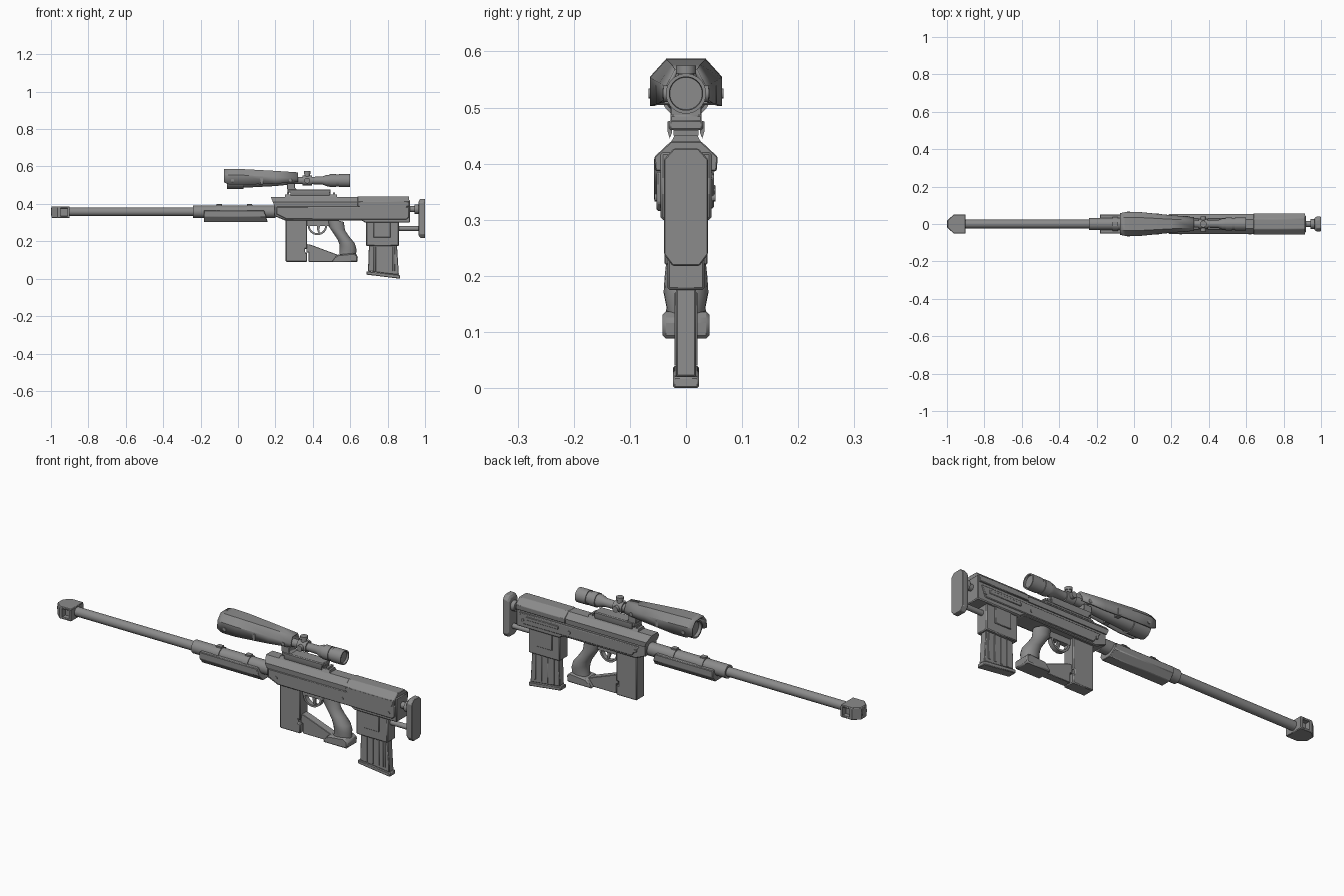
import bpy, bmesh, math
from mathutils import Vector

cube = bpy.data.objects.get("Cube")
if cube:
    bpy.data.objects.remove(cube, do_unlink=True)

GREY = (0.26, 0.26, 0.26, 1)
metal = bpy.data.materials.new("gunmetal_grey")
metal.use_nodes = True
metal.diffuse_color = GREY
metal.node_tree.nodes["Principled BSDF"].inputs["Base Color"].default_value = GREY
parts = []


def finish(name, bm, bevel=0):
    bmesh.ops.recalc_face_normals(bm, faces=bm.faces)
    me = bpy.data.meshes.new(name)
    bm.to_mesh(me)
    bm.free()
    ob = bpy.data.objects.new(name, me)
    bpy.context.collection.objects.link(ob)
    me.materials.append(metal)
    if bevel:
        mod = ob.modifiers.new("bevel", 'BEVEL')
        mod.width, mod.segments, mod.limit_method = bevel, 1, 'ANGLE'
    parts.append(ob)
    return ob


def loft(name, rings, bevel=0, closed=True):
    """Skin a list of matching point rings, capping the ends when closed."""
    bm = bmesh.new()
    vs = [[bm.verts.new(p) for p in ring] for ring in rings]
    n = len(vs[0])
    for a, b in zip(vs, vs[1:]):
        for i in range(n if closed else n - 1):
            j = (i + 1) % n
            bm.faces.new((a[i], a[j], b[j], b[i]))
    if closed:
        bm.faces.new(vs[0])
        bm.faces.new(vs[-1])
    return finish(name, bm, bevel)


def prism(name, pts, axis, lo, hi, bevel=0):
    """Extrude a 2D outline: axis x takes (y,z), y takes (x,z), z takes (x,y)."""
    def place(p, h):
        q = list(p)
        q.insert("xyz".index(axis), h)
        return q
    return loft(name, [[place(p, h) for p in pts] for h in (lo, hi)], bevel)


def box(name, x, y, z, bevel=0):
    return prism(name, [(x[0], z[0]), (x[1], z[0]), (x[1], z[1]), (x[0], z[1])], 'y', y[0], y[1], bevel)


def lathe(name, profile, centre, axis='x', n=24):
    """Turn (distance, radius) pairs about an axis through the centre."""
    k = "xyz".index(axis)
    rings = []
    for d, r in profile:
        ring = []
        for i in range(n):
            a = math.tau * (i + 0.5) / n
            q = [r * math.cos(a), r * math.sin(a)]
            q.insert(k, d)
            ring.append(Vector(q) + Vector(centre))
        rings.append(ring)
    return loft(name, rings)


def mirror_y(pts):
    """Complete a half outline (y, z) across y = 0."""
    return pts + [(-y, z) for y, z in reversed(pts)]


BZ, SZ = 0.358, 0.525  # barrel and scope heights

# Barrel, sleeve and straps
lathe("barrel", [(-1, .019), (-.9, .019), (-.9, .023), (-.2, .023)], (0, 0, BZ))
lathe("barrel_sleeve", [(-.24, .033), (.2, .033)], (0, 0, BZ))
for i, x in enumerate((-.1, .062)):
    lathe(f"sleeve_strap_{i}", [(x - .015, .037), (x + .015, .037)], (0, 0, BZ))
    box(f"strap_lug_{i}", (x - .014, x + .014), (-.012, .012), (.385, .4))

# Muzzle brake: two plates joined by front and rear blocks, open at the sides
plan = [(-.997, -.02), (-.965, -.05), (-.9, -.05), (-.9, .05), (-.965, .05), (-.997, .02)]
prism("brake_top", plan, 'z', .376, .387, .003)
prism("brake_bottom", plan, 'z', .325, .336, .003)
prism("brake_front", [(-.997, -.02), (-.965, -.05), (-.95, -.05), (-.95, .05), (-.965, .05), (-.997, .02)], 'z', .33, .38)
box("brake_rear", (-.912, -.9), (-.05, .05), (.33, .38))
box("brake_core", (-.96, -.9), (-.024, .024), (.33, .38))

# Handguard with a sloped rear end
guard = mirror_y([(.05, .365), (.05, .332), (.026, .302)])
loft("handguard", [[(x0 + s * (.365 - z), y, z) for y, z in guard] for x0, s in ((-.183, 0), (.14, .3))], .003)

# Receiver core, top shell and side panels
prism("receiver_core", [(.195, .42), (.195, .335), (.25, .312), (.66, .312), (.68, .3), (.92, .3), (.92, .42)],
      'y', -.045, .045, .004)
shell = mirror_y([(.053, .385), (.055, .41), (.026, .438)])
loft("receiver_shell", [[(x0 + s * (.438 - z), y * w, z) for y, z in shell]
                        for x0, s, w in ((.175, .4, .95), (.64, 0, .95))])
loft("cheek_shell", [[(x, y * 1.03, z + .002) for y, z in shell] for x in (.64, .915)], .002)
prism("right_panel", [(.205, .385), (.205, .345), (.26, .318), (.9, .316), (.915, .33), (.915, .385)],
      'y', -.053, -.04, .003)
arc = [(.775 + .133 * math.cos(a), .408 - .072 * math.sin(a)) for a in [math.pi * i / 14 for i in range(15)]]
prism("cheek_pad", arc, 'y', -.057, -.045)
prism("left_panel", [(.23, .375), (.27, .322), (.88, .32), (.9, .375)], 'y', .04, .05, .003)
box("left_bolt_slot", (.68, .86), (.045, .053), (.345, .362), .002)
for i, (x, z) in enumerate([(.25, .35), (.62, .345), (.88, .34)]):
    lathe(f"receiver_pin_{i}", [(-.056, .008), (.053, .008)], (x, 0, z), 'y', 12)

# Stock rods and butt pad
lathe("upper_stock_rod", [(.9, .016), (.945, .016), (.945, .026), (.972, .026)], (0, 0, .372))
lathe("lower_stock_rod", [(.84, .013), (.975, .013)], (0, 0, .268))
pad = mirror_y([(.022, .427), (.039, .408), (.039, .238), (.024, .218)])
loft("butt_pad", [[(x, y * s, .322 + (z - .322) * s) for y, z in pad]
                  for x, s in ((.966, .88), (.975, 1), (1, 1))], .002)

# Magazine and its housing
box("magazine_well", (.685, .86), (-.033, .033), (.175, .31), .004)
for s in (-1, 1):
    box("well_rib", (.725, .815), (s * .034 - .004, s * .034 + .004), (.22, .31), .002)
prism("magazine", [(.7, .18), (.85, .18), (.86, .02), (.695, .04)], 'y', -.018, .018, .003)
for i in range(4):
    x = .725 + i * .034
    box(f"magazine_rib_{i}", (x, x + .012), (-.0205, .0205), (.04, .17), .001)
prism("magazine_base", [(.686, .04), (.865, .02), (.866, 0), (.686, .022)], 'y', -.023, .023, .003)

# Front block, brace, trigger group and grip
prism("front_block", [(.255, .32), (.255, .09), (.37, .09), (.37, .14), (.358, .14), (.358, .16), (.37, .16), (.37, .32)],
      'y', -.031, .031, .004)
prism("lower_brace", [(.365, .185), (.385, .183), (.56, .118), (.56, .09), (.377, .09), (.377, .14), (.365, .14)],
      'y', -.02, .02, .002)
rings = []
for i in range(13):
    a = math.pi + math.pi * i / 12
    d = Vector((math.cos(a), 0, math.sin(a)))
    c = Vector((.425, 0, .285))
    rings.append([c + d * r + Vector((0, y, 0)) for r, y in ((.042, -.012), (.052, -.012), (.052, .012), (.042, .012))])
loft("trigger_guard", rings)
box("guard_bridge", (.36, .49), (-.013, .013), (.282, .315))
prism("trigger", [(.422, .29), (.442, .29), (.434, .265), (.438, .246), (.43, .244), (.422, .265)], 'y', -.006, .006)
rings = []
for z, x, rx, ry in [(.315, .52, .046, .03), (.27, .528, .044, .031), (.235, .552, .044, .034), (.2, .578, .047, .038),
                     (.17, .588, .045, .04), (.145, .588, .044, .035), (.12, .588, .046, .036)]:
    rings.append([(x + rx * math.cos(a), ry * math.sin(a), z - .25 * rx * math.cos(a))
                  for a in [math.tau * i / 20 for i in range(20)]])
loft("pistol_grip", rings)
prism("grip_base", [(.5, .088), (.53, .128), (.62, .137), (.641, .122), (.638, .088)], 'y', -.042, .042, .006)

# Scope rail, mount and clamp
prism("scope_rail", mirror_y([(.028, .436), (.02, .451)]), 'x', .25, .53)
for i in range(11):
    x = .262 + i * .0245
    box(f"rail_tooth_{i}", (x, x + .012), (-.022, .022), (.45, .46))
box("mount_plate", (.265, .495), (-.03, .03), (.46, .478), .003)
for s in (-1, 1):
    prism("mount_jaw", [(s * .024, .478), (s * .033, .475), (s * .033, .458), (s * .029, .445), (s * .025, .455)],
          'x', .28, .49)
prism("mount_post", [(.262, .51), (.262, .48), (.28, .465), (.33, .465), (.305, .485), (.305, .51)], 'y', -.028, .028, .002)

# Scope body with hollow lens ends
lathe("scope_tube", [(-.045, .036), (-.06, .038), (-.06, .045), (.03, .045), (.03, .039), (.2, .03), (.3, .02),
                     (.345, .02), (.345, .026), (.395, .026), (.395, .02), (.45, .021), (.475, .031), (.49, .031),
                     (.49, .035), (.525, .035), (.525, .032), (.54, .032), (.54, .036), (.598, .036), (.598, .03),
                     (.588, .029)], (0, 0, SZ))
lathe("top_turret", [(.02, .014), (.036, .014), (.036, .018), (.05, .018)], (.37, 0, SZ), 'z', 16)
lathe("side_turret", [(-.04, .015), (.04, .015)], (.37, 0, SZ), 'y', 16)

# Angular shroud over the scope
rings = []
for x, w, top, low in [(-.075, .054, .582, .515), (-.045, .06, .584, .503), (.03, .06, .582, .503),
                       (.2, .043, .573, .508), (.32, .033, .565, .517)]:
    half = [(w, low), (w, top - .03), (w * .55, top)]
    rings.append([(x, y, z) for y, z in mirror_y(half)])
shroud = loft("scope_shroud", rings, closed=False)
solid = shroud.modifiers.new("thickness", 'SOLIDIFY')
solid.thickness, solid.offset = .008, 0
for i, (x, w) in enumerate([(-.03, .067), (.28, .042)]):
    lathe(f"shroud_screw_{i}", [(-w, .009), (w, .009)], (x, 0, SZ), 'y', 12)
box("shroud_clip", (.11, .135), (-.055, .055), (.505, .54), .002)

# Smooth the round parts and keep hard edges crisp
bpy.ops.object.select_all(action='DESELECT')
for ob in parts:
    ob.select_set(True)
bpy.context.view_layer.objects.active = parts[0]
bpy.ops.object.shade_smooth_by_angle(angle=math.radians(30))
